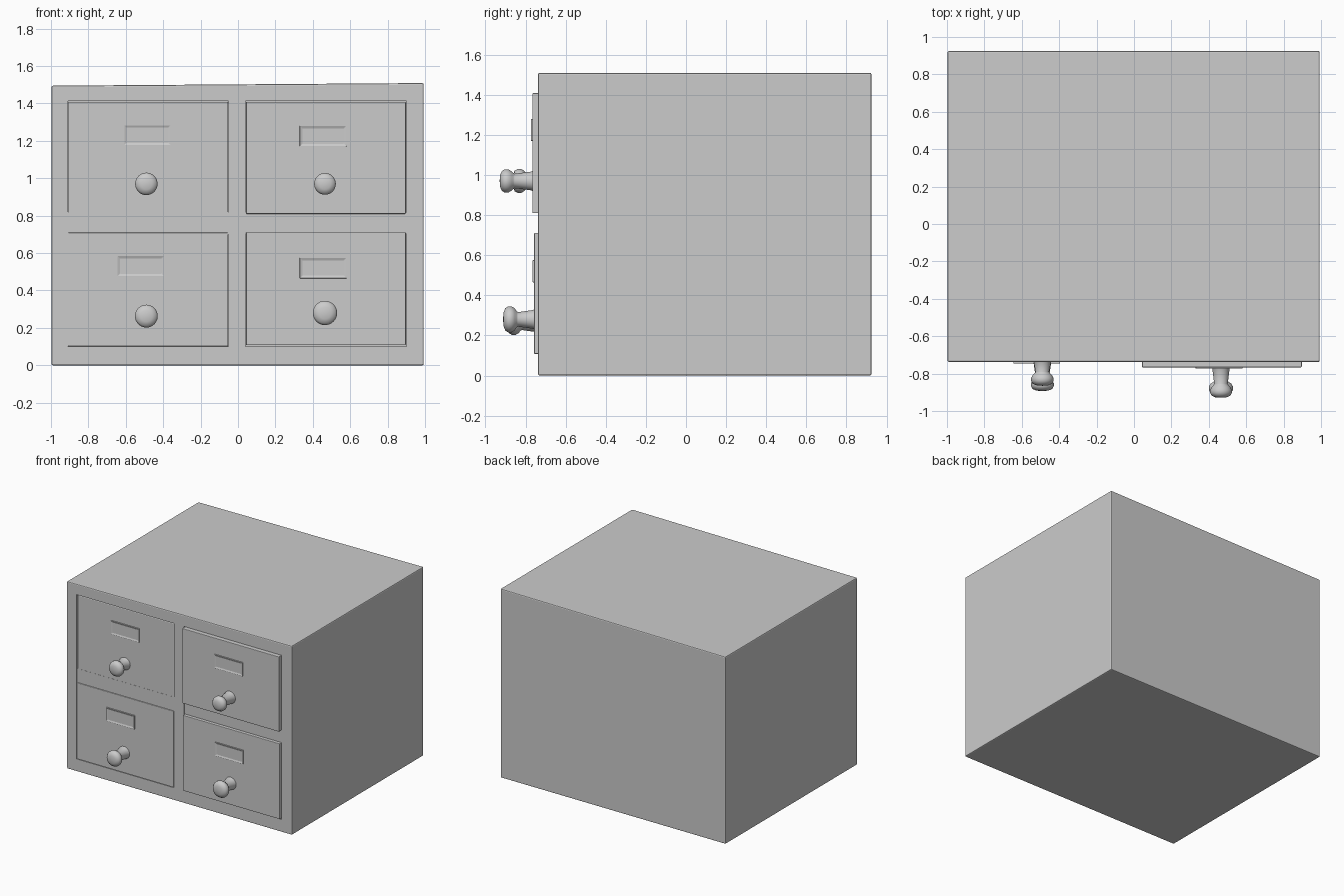
import bpy, bmesh, math
from mathutils import Matrix

if "Cube" in bpy.data.objects:
    bpy.data.objects.remove(bpy.data.objects["Cube"])

FRONT, BACK = -0.738, 0.925
POCKET = -0.71


def finish(bm, name, bevel=0.0):
    bmesh.ops.recalc_face_normals(bm, faces=bm.faces)
    me = bpy.data.meshes.new(name)
    bm.to_mesh(me)
    bm.free()
    ob = bpy.data.objects.new(name, me)
    bpy.context.collection.objects.link(ob)
    if bevel:
        mod = ob.modifiers.new("soft_edges", 'BEVEL')
        mod.width, mod.segments = bevel, 2
        mod.limit_method = 'ANGLE'
    return ob


def box(name, x, y, z, bevel=0.0, lean=0.0):
    # lean slopes the top upward towards +x
    bm = bmesh.new()
    bmesh.ops.create_cube(bm, size=1)
    for v in bm.verts:
        right, top = v.co.x > 0, v.co.z > 0
        v.co = (x[right], y[v.co.y > 0], z[top] + (lean if right and top else 0))
    return finish(bm, name, bevel)


def label_frame(name, x, z, y, depth):
    # flat panel with a raised rim
    bm = bmesh.new()
    bmesh.ops.create_cube(bm, size=1)
    for v in bm.verts:
        v.co = (x + v.co.x * 0.25, y + (-depth if v.co.y < 0 else 0.005), z + v.co.z * 0.11)
    face = min(bm.faces, key=lambda f: f.calc_center_median().y)
    bmesh.ops.inset_region(bm, faces=[face], thickness=0.02, depth=0)
    for v in face.verts:
        v.co.y += depth * 0.7
    return finish(bm, name, 0.002)


def knob(name, x, z, base, tip, r):
    # turned profile: tapering stem, flange and domed head
    L = base - tip
    prof = [(0.052, -0.01), (0.046, 0.01), (0.036, L - 0.075), (0.040, L - 0.068),
            (r * 0.85, L - 0.058), (r, L - 0.042), (r, L - 0.026),
            (r * 0.86, L - 0.011), (r * 0.5, L - 0.002), (0, L)]
    bm = bmesh.new()
    vs = [bm.verts.new((x + rad, base - d, z)) for rad, d in prof]
    es = [bm.edges.new(p) for p in zip(vs, vs[1:])]
    bmesh.ops.spin(bm, geom=vs + es, cent=(x, 0, z), axis=(0, 1, 0),
                   angle=math.tau, steps=32)
    bmesh.ops.remove_doubles(bm, verts=bm.verts, dist=0.0005)
    ob = finish(bm, name)
    for p in ob.data.polygons:
        p.use_smooth = True
    return ob


# Cabinet body with two shallow front bays
body = box("cabinet_body", (-0.997, 0.993), (FRONT, BACK), (0.0, 1.495), 0.008, 0.014)
for side, x in (("left", (-0.91, -0.05)), ("right", (0.04, 0.90))):
    cutter = box(side + "_bay_cutter", x, (-0.9, POCKET), (0.10, 1.412))
    cutter.hide_render = True
    cutter.hide_set(True)
    mod = body.modifiers.new(side + "_bay", 'BOOLEAN')
    mod.operation, mod.object, mod.solver = 'DIFFERENCE', cutter, 'EXACT'
    # Rail between the drawers
    box(side + "_middle_rail", x, (-0.731, POCKET + 0.005), (0.70, 0.82))

# Drawers: name, x range, z range, front y, knob (x, z, tip, radius), label (x, z)
drawers = [
    ("upper_left", (-0.907, -0.053), (0.81, 1.408), -0.730, (-0.49, 0.97, -0.865, 0.060), (-0.485, 1.23)),
    ("upper_right", (0.043, 0.897), (0.81, 1.408), -0.766, (0.465, 0.97, -0.929, 0.058), (0.455, 1.225)),
    ("lower_left", (-0.909, -0.053), (0.101, 0.709), -0.738, (-0.49, 0.263, -0.893, 0.061), (-0.52, 0.53)),
    ("lower_right", (0.043, 0.897), (0.108, 0.711), -0.757, (0.465, 0.28, -0.912, 0.065), (0.455, 0.52)),
]
for name, x, z, y, (kx, kz, tip, r), (lx, lz) in drawers:
    box(name + "_drawer", x, (y, POCKET + 0.005), z, 0.004)
    knob(name + "_knob", kx, kz, y, tip, r)
    label_frame(name + "_label_holder", lx, lz, y, 0.008)
